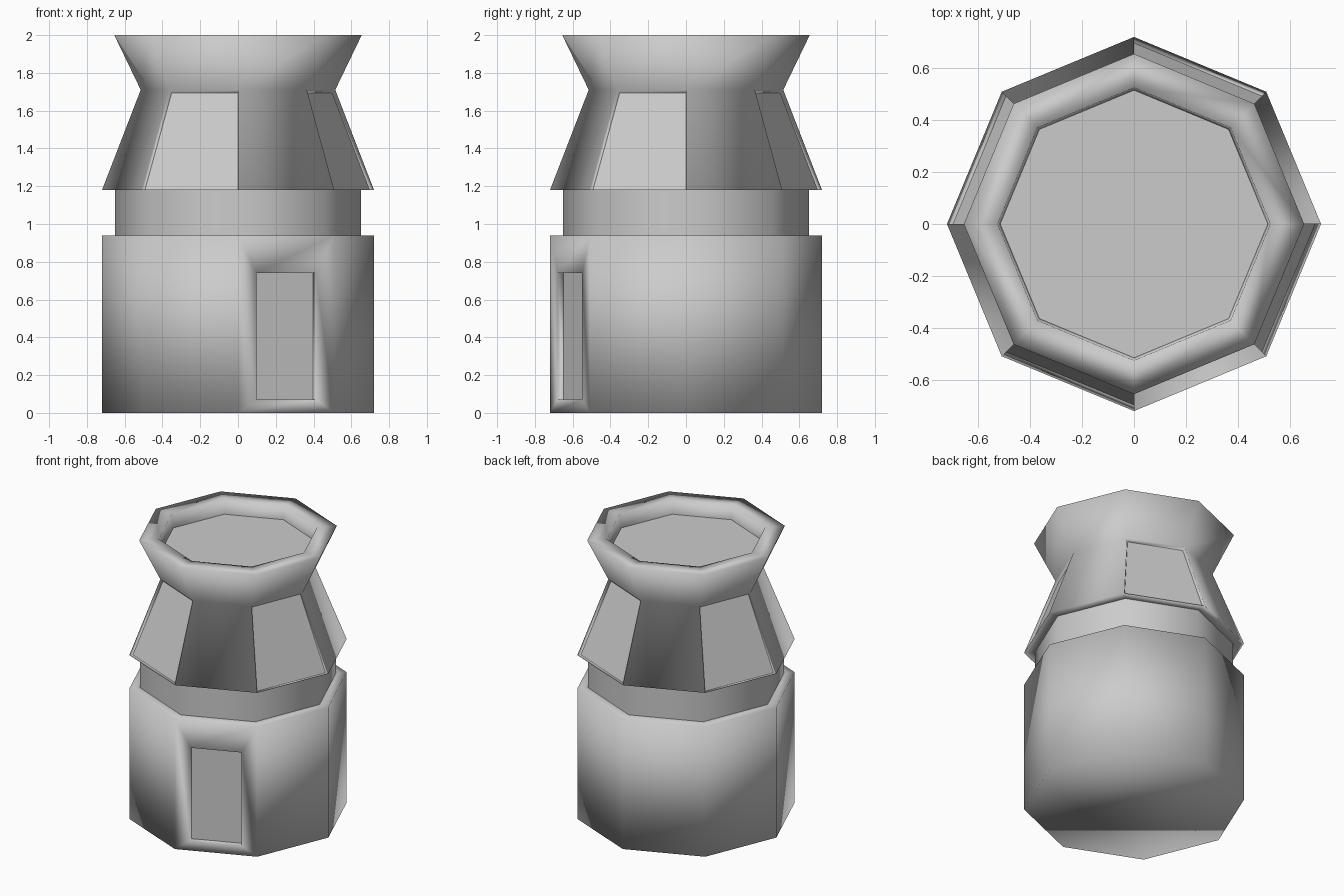
import bpy, bmesh, math
from mathutils import Vector

if "Cube" in bpy.data.objects:
    bpy.data.objects.remove(bpy.data.objects["Cube"])

SIDES = 8


def lathe(profile, cap_start=False, cap_end=False):
    """Eight-sided shell from (radius, z) points; returns bmesh and faces[band][side]."""
    bm = bmesh.new()
    rings = [[bm.verts.new((r * math.cos(k * math.tau / SIDES),
                            r * math.sin(k * math.tau / SIDES), z))
              for k in range(SIDES)] for r, z in profile]
    bands = []
    for a, b in zip(rings, rings[1:]):
        bands.append([bm.faces.new((a[k], a[(k + 1) % SIDES], b[(k + 1) % SIDES], b[k]))
                      for k in range(SIDES)])
    start = bm.faces.new(rings[0][::-1]) if cap_start else None
    end = bm.faces.new(rings[-1]) if cap_end else None
    bm.normal_update()
    return bm, bands, start, end


def finish(bm, name, flat=()):
    """Smooth shading everywhere except the listed flat faces."""
    for f in bm.faces:
        f.smooth = f not in flat
    mesh = bpy.data.meshes.new(name)
    bm.to_mesh(mesh)
    bm.free()
    obj = bpy.data.objects.new(name, mesh)
    bpy.context.collection.objects.link(obj)
    return obj


# Base with a ledge on top and a recessed doorway in one front face
bm, bands, _, _ = lathe([(0.72, 0), (0.72, 0.94), (0.65, 0.94)], cap_start=True)
door = bands[0][6]
mid = door.calc_center_median()
normal = door.normal.copy()
side = Vector((0, 0, 1)).cross(normal)
bmesh.ops.inset_individual(bm, faces=[door], thickness=0.07)
for v in door.verts:
    s = 0.17 if (v.co - mid).dot(side) > 0 else -0.17
    z = 0.74 if v.co.z > mid.z else 0.07
    v.co = Vector((mid.x, mid.y, z)) + side * s
bm.normal_update()
bmesh.ops.inset_individual(bm, faces=[door], thickness=0.001, depth=-0.033)
finish(bm, "base", [door])

# Narrow neck
bm, _, _, _ = lathe([(0.65, 0.94), (0.65, 1.18)])
finish(bm, "neck")

# Flared top: skirt, waist, rim and sunken floor, with panels on alternate skirt faces
bm, bands, _, floor = lathe([(0.65, 1.18), (0.72, 1.18), (0.515, 1.71), (0.655, 2.0),
                             (0.525, 2.0), (0.515, 1.9)], cap_end=True)
panels = bands[1][1::2]
bmesh.ops.inset_individual(bm, faces=panels, thickness=0.012, depth=-0.02)
finish(bm, "top", panels + [floor])
